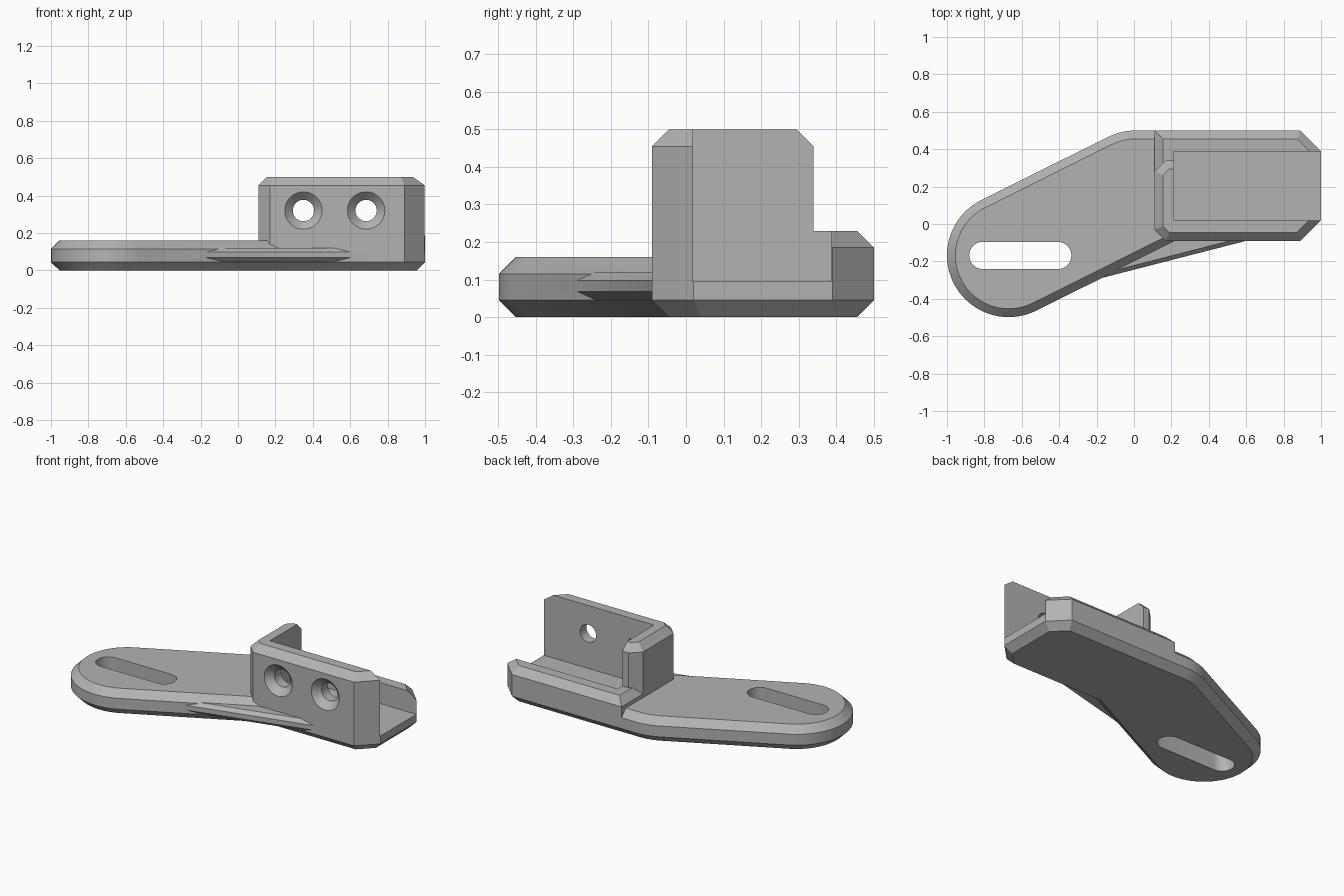
import bpy, bmesh, math
from mathutils import Vector, Matrix

if "Cube" in bpy.data.objects:
    bpy.data.objects.remove(bpy.data.objects["Cube"])

grey = bpy.data.materials.new("plain_grey")
grey.diffuse_color = (0.45, 0.45, 0.45, 1)
grey.use_nodes = True
grey.node_tree.nodes["Principled BSDF"].inputs["Base Color"].default_value = grey.diffuse_color


def inset(pts, d):
    """Offset a counter-clockwise outline inwards by d with mitred corners."""
    out = []
    for i, p in enumerate(pts):
        a = (p - pts[i - 1]).normalized()
        b = (pts[(i + 1) % len(pts)] - p).normalized()
        na, nb = Vector((-a.y, a.x)), Vector((-b.y, b.x))
        out.append(p + (na + nb) * d / (1 + na.dot(nb)))
    return out


def add_object(name, bm):
    bmesh.ops.recalc_face_normals(bm, faces=bm.faces[:])
    me = bpy.data.meshes.new(name)
    bm.to_mesh(me)
    bm.free()
    me.materials.append(grey)
    ob = bpy.data.objects.new(name, me)
    bpy.context.scene.collection.objects.link(ob)
    return ob


def prism(name, outline, layers):
    """Stack of outlines at (z, inset) levels, capped at both ends."""
    pts = [Vector(p) for p in outline]
    bm = bmesh.new()
    rings = [[bm.verts.new((q.x, q.y, z)) for q in inset(pts, d)] for z, d in layers]
    for lo, hi in zip(rings, rings[1:]):
        for i in range(len(pts)):
            j = (i + 1) % len(pts)
            bm.faces.new((lo[i], lo[j], hi[j], hi[i]))
    bm.faces.new(rings[0][::-1])
    bm.faces.new(rings[-1])
    return add_object(name, bm)


def cone(name, r1, r2, y1, y2, x, z):
    """Cone or cylinder running along y."""
    bm = bmesh.new()
    m = Matrix.Translation((x, (y1 + y2) / 2, z)) @ Matrix.Rotation(-math.pi / 2, 4, 'X')
    bmesh.ops.create_cone(bm, cap_ends=True, segments=48, radius1=r1, radius2=r2,
                          depth=y2 - y1, matrix=m)
    return add_object(name, bm)


def combine(target, other, op):
    """Boolean; takes the first solver whose result keeps the full length."""
    for solver in ('EXACT', 'MANIFOLD', 'FLOAT'):
        mod = target.modifiers.new("cut", 'BOOLEAN')
        mod.operation, mod.solver, mod.object = op, solver, other
        bpy.context.view_layer.update()
        dg = bpy.context.evaluated_depsgraph_get()
        me = bpy.data.meshes.new_from_object(target.evaluated_get(dg))
        target.modifiers.remove(mod)
        xs = [v.co.x for v in me.vertices]
        if len(me.polygons) > 10 and max(xs) - min(xs) > 1.9:
            target.data = me
            break
    bpy.data.objects.remove(other)


def arc(cx, cy, r, a0, a1, n):
    return [(cx + r * math.cos(math.radians(a0 + (a1 - a0) * i / n)),
             cy + r * math.sin(math.radians(a0 + (a1 - a0) * i / n))) for i in range(n + 1)]


C = 0.045  # edge chamfer

# Base plate: round arm end, straight sides, chamfered right end, soft back bend
bend = []
for i in range(9):
    t = i / 8
    p = Vector((0.01, 0.5)) * (1 - t) ** 2 + Vector((-0.07, 0.5)) * 2 * t * (1 - t) \
        + Vector((-0.142, 0.464)) * t * t
    bend.append((p.x, p.y))
outline = arc(-0.67, -0.168, 0.33, 116.6, 296.6, 40) + [
    (0.227, -0.09), (0.89, -0.09), (1, 0.02), (1, 0.39), (0.89, 0.5)] + bend
bracket = prism("bracket", outline, [(0, C), (C, 0), (0.115, 0), (0.16, C)])

# Tall front and left walls, low back wall
tall = prism("tall_walls", [(0.17, -0.09), (0.89, -0.09), (1, 0.02), (1, 0.34),
                            (0.17, 0.34), (0.11, 0.28), (0.11, -0.03)],
             [(C, 0), (0.455, 0), (0.5, C)])
low = prism("low_wall", [(0.11, 0.1), (1, 0.1), (1, 0.39), (0.89, 0.5), (0.11, 0.5)],
            [(C, 0), (0.185, 0), (0.23, C)])
# Thin gusset between arm and box, mostly buried in both
gusset = prism("gusset", [(-0.4, -0.347), (0.9, -0.013), (0.9, 0.15), (-0.4, 0.15)],
               [(0.047, 0.021), (0.068, 0), (0.098, 0), (0.12, 0.022)])
for part in (tall, low, gusset):
    combine(bracket, part, 'UNION')

# Pocket open at the right end and the top
combine(bracket, prism("pocket", [(0.215, 0.018), (1.2, 0.018), (1.2, 0.388), (0.215, 0.388)],
                       [(0.095, 0), (0.8, 0)]), 'DIFFERENCE')
# Long slot in the arm
slot = arc(-0.808, -0.168, 0.073, 90, 270, 20) + arc(-0.408, -0.168, 0.073, -90, 90, 20)
combine(bracket, prism("slot", slot, [(-0.1, 0), (0.3, 0)]), 'DIFFERENCE')
# Countersunk screw holes
for x in (0.35, 0.685):
    combine(bracket, cone("hole", 0.057, 0.057, -0.2, 0.1, x, 0.32), 'DIFFERENCE')
    combine(bracket, cone("countersink", 0.11, 0.055, -0.10, -0.045, x, 0.32), 'DIFFERENCE')

# Smooth the round runs, keep the chamfers sharp
bpy.context.view_layer.update()
bpy.context.view_layer.objects.active = bracket
bracket.select_set(True)
bpy.ops.object.shade_smooth_by_angle(angle=math.radians(20))
